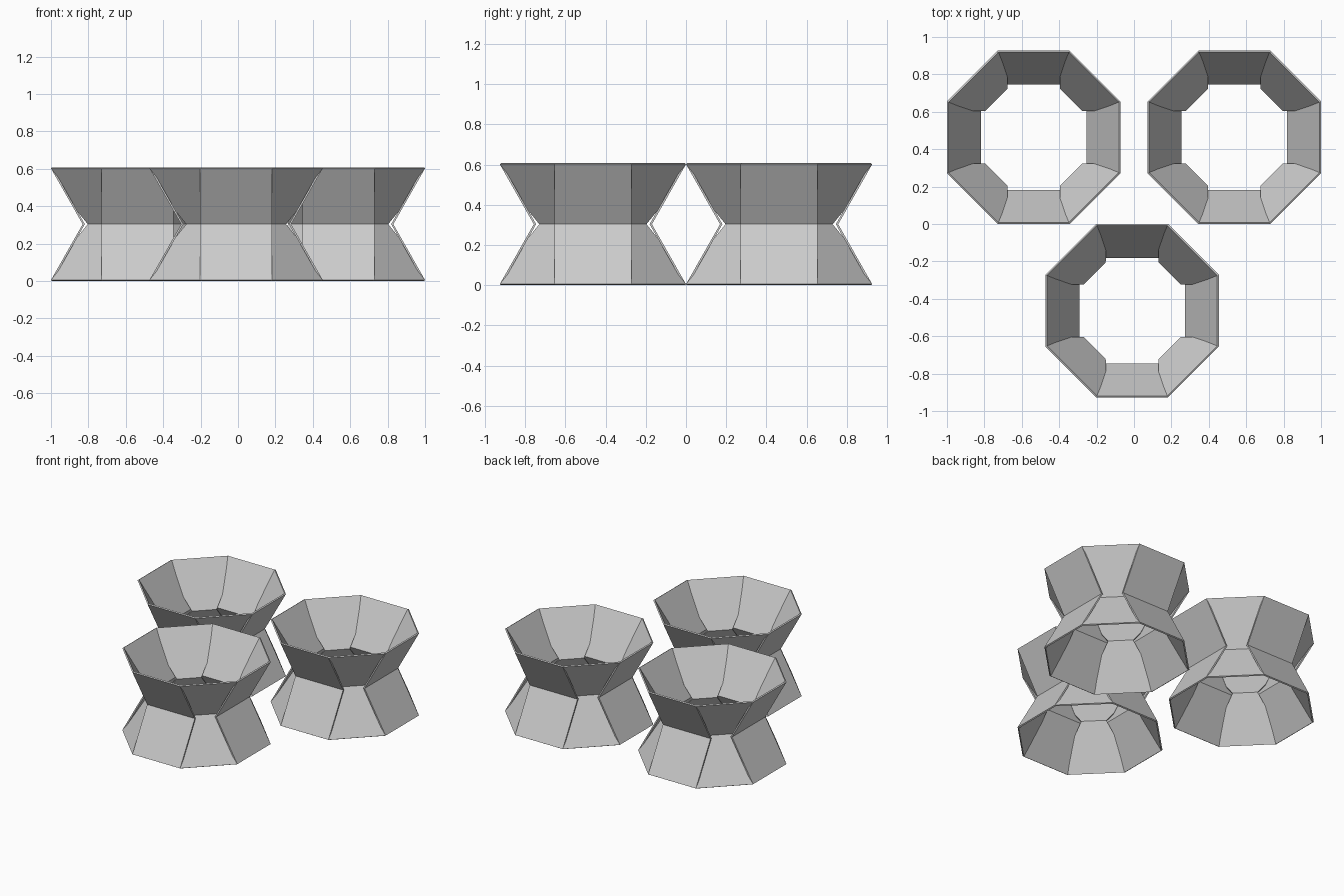
import bpy, bmesh, math
from mathutils import Matrix

if "Cube" in bpy.data.objects:
    bpy.data.objects.remove(bpy.data.objects["Cube"])

grey = bpy.data.materials.new("mid_grey")
grey.diffuse_color = (0.6, 0.6, 0.6, 1)
grey.use_nodes = True
grey.node_tree.nodes["Principled BSDF"].inputs["Base Color"].default_value = grey.diffuse_color

TOP, MID = 0.607, 0.3035
RIM, WAIST = 0.4635, 0.294        # outer distance from ring axis
RIM_IN, WAIST_IN = 0.455, 0.2825  # inner distance from ring axis
STEPS = (-1, -0.27, 0, 0.27, 1)   # stations from the bottom rim to the top rim


def panel(bm, angle, widths):
    """One bent strip with thickness; widths = half widths at waist, knee, rim."""
    rows = []
    for s in STEPS:
        t = abs(s)
        w = widths[(0, 0.27, 1).index(t)]
        outer = (WAIST + (RIM - WAIST) * t, MID + s * (MID - 0.005))
        inner = (WAIST_IN + (RIM_IN - WAIST_IN) * t, MID + s * MID)
        rot = Matrix.Rotation(angle, 3, 'Z')
        pts = [(-w, -outer[0], outer[1]), (w, -outer[0], outer[1]),
               (w, -inner[0], inner[1]), (-w, -inner[0], inner[1])]
        row = [bm.verts.new(p) for p in pts]
        for v in row:
            v.co = rot @ v.co
        rows.append(row)
    for a, b in zip(rows, rows[1:]):
        for i in range(4):
            j = (i + 1) % 4
            bm.faces.new((a[i], a[j], b[j], b[i]))
    bm.faces.new(rows[0][::-1])
    bm.faces.new(rows[-1])


def hourglass_ring(name, x, y):
    bm = bmesh.new()
    for k in range(8):
        # straight strips alternate with strips that narrow at the waist
        widths = (0.083, 0.13, 0.192) if k % 2 else (0.192, 0.192, 0.192)
        panel(bm, k * math.pi / 4, widths)
    bmesh.ops.dissolve_limit(bm, angle_limit=0.001, verts=bm.verts, edges=bm.edges)
    bmesh.ops.recalc_face_normals(bm, faces=bm.faces)
    mesh = bpy.data.meshes.new(name)
    bm.to_mesh(mesh)
    bm.free()
    mesh.materials.append(grey)
    ob = bpy.data.objects.new(name, mesh)
    ob.location = (x, y, 0)
    bpy.context.collection.objects.link(ob)


# three rings: two behind, one in front
hourglass_ring("back_left_ring", -0.5365, 0.4635)
hourglass_ring("back_right_ring", 0.5365, 0.4635)
hourglass_ring("front_ring", -0.01, -0.4635)
